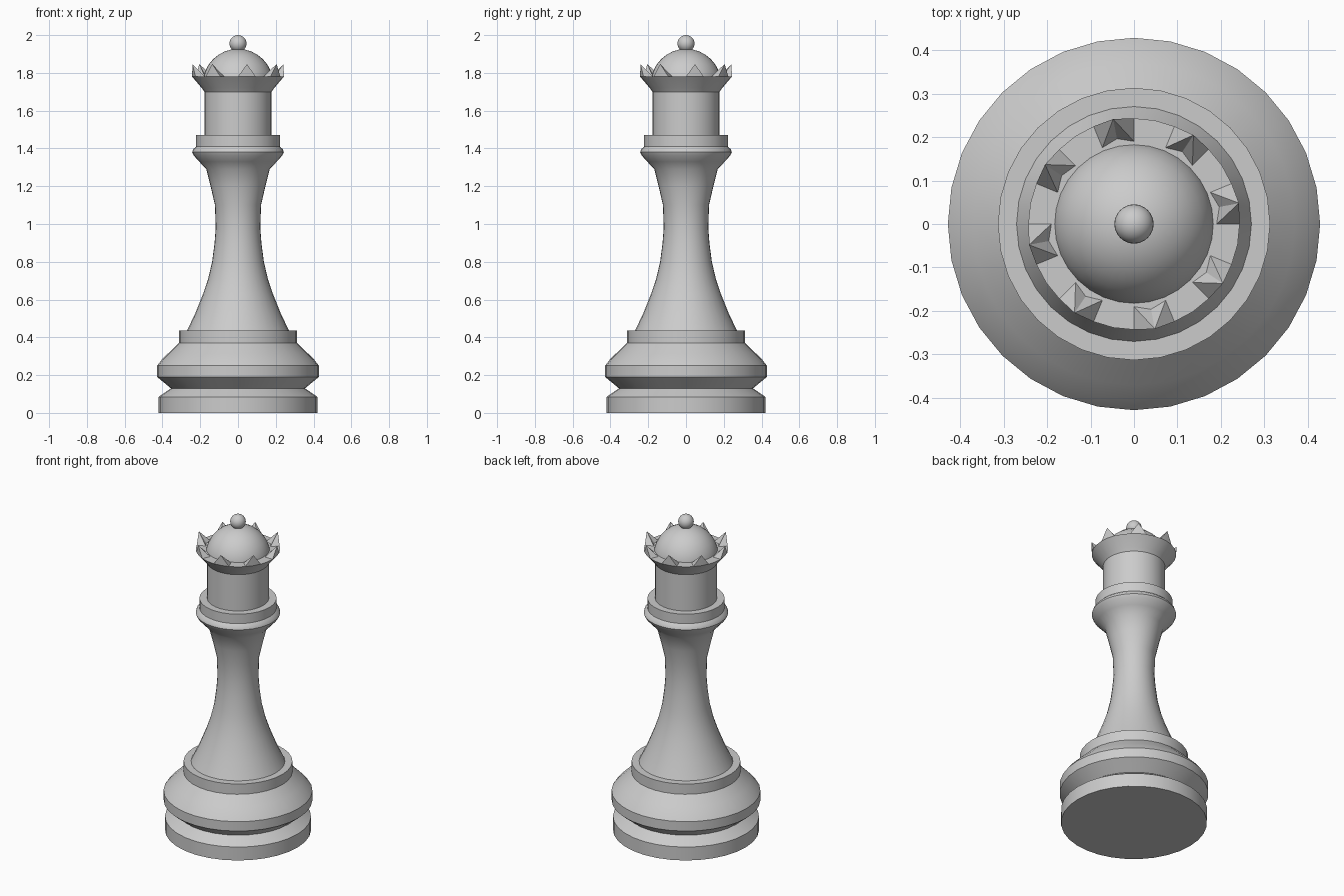
import bpy, bmesh, math

if "Cube" in bpy.data.objects:
    bpy.data.objects.remove(bpy.data.objects["Cube"])

SEG = 32


def ring(bm, r, z, n=SEG):
    return [bm.verts.new((r * math.cos(2 * math.pi * i / n),
                          r * math.sin(2 * math.pi * i / n), z)) for i in range(n)]


def bridge(bm, a, b):
    n = len(a)
    for i in range(n):
        j = (i + 1) % n
        bm.faces.new((a[i], a[j], b[j], b[i]))


def finish(bm, name, angle=30):
    bmesh.ops.recalc_face_normals(bm, faces=bm.faces[:])
    mesh = bpy.data.meshes.new(name)
    bm.to_mesh(mesh)
    bm.free()
    obj = bpy.data.objects.new(name, mesh)
    bpy.context.collection.objects.link(obj)
    bpy.ops.object.select_all(action='DESELECT')
    obj.select_set(True)
    bpy.context.view_layer.objects.active = obj
    bpy.ops.object.shade_smooth_by_angle(angle=math.radians(angle))
    return obj


def lathe_rings(bm, profile):
    rings = [ring(bm, r, z) for r, z in profile]
    for a, b in zip(rings, rings[1:]):
        bridge(bm, a, b)
    bm.faces.new(rings[0])
    return rings


# Turned body: foot, groove, shoulder, waist, collar, neck and flared crown
bm = bmesh.new()
rings = lathe_rings(bm, [
    (0.42, 0), (0.42, 0.085), (0.355, 0.13), (0.428, 0.19), (0.428, 0.25),
    (0.405, 0.28), (0.37, 0.315), (0.313, 0.37), (0.313, 0.435), (0.27, 0.435),
    (0.225, 0.53), (0.185, 0.63), (0.158, 0.71), (0.137, 0.80), (0.124, 0.90),
    (0.118, 0.98), (0.122, 1.10), (0.145, 1.20), (0.168, 1.29), (0.205, 1.33),
    (0.235, 1.363), (0.243, 1.38), (0.238, 1.395), (0.222, 1.41), (0.222, 1.47),
    (0.178, 1.47), (0.178, 1.70), (0.192, 1.72), (0.243, 1.78), (0.187, 1.78)])
bm.faces.new(rings[-1])
finish(bm, "turned_body")

# Crown points: eight pyramids, each two segments wide on the crown rim
bm = bmesh.new()
step = 2 * math.pi / SEG


def rim(r, k, z):
    return bm.verts.new((r * math.cos(k * step), r * math.sin(k * step), z))


for k in range(1, SEG, 4):
    apex = rim(0.246, k, 1.847)
    base = [rim(0.243, k - 1, 1.78), rim(0.243, k, 1.78), rim(0.243, k + 1, 1.78),
            rim(0.19, k + 1, 1.78), rim(0.20, k, 1.78), rim(0.19, k - 1, 1.78)]
    for a, b in zip(base, base[1:] + base[:1]):
        bm.faces.new((a, b, apex))
    bm.faces.new(base[::-1])
finish(bm, "crown_points", 20)

# Dome and the small ball on top
for name, radius, z in (("dome", 0.187, 1.74), ("finial_ball", 0.045, 1.955)):
    bpy.ops.mesh.primitive_uv_sphere_add(segments=32, ring_count=16,
                                         radius=radius, location=(0, 0, z))
    ball = bpy.context.object
    ball.name = name
    if name == "dome":  # keep only the upper half
        bm = bmesh.new()
        bm.from_mesh(ball.data)
        bmesh.ops.delete(bm, geom=[v for v in bm.verts if v.co.z < -1e-4], context='VERTS')
        bm.to_mesh(ball.data)
        bm.free()
    bpy.ops.object.shade_smooth()
